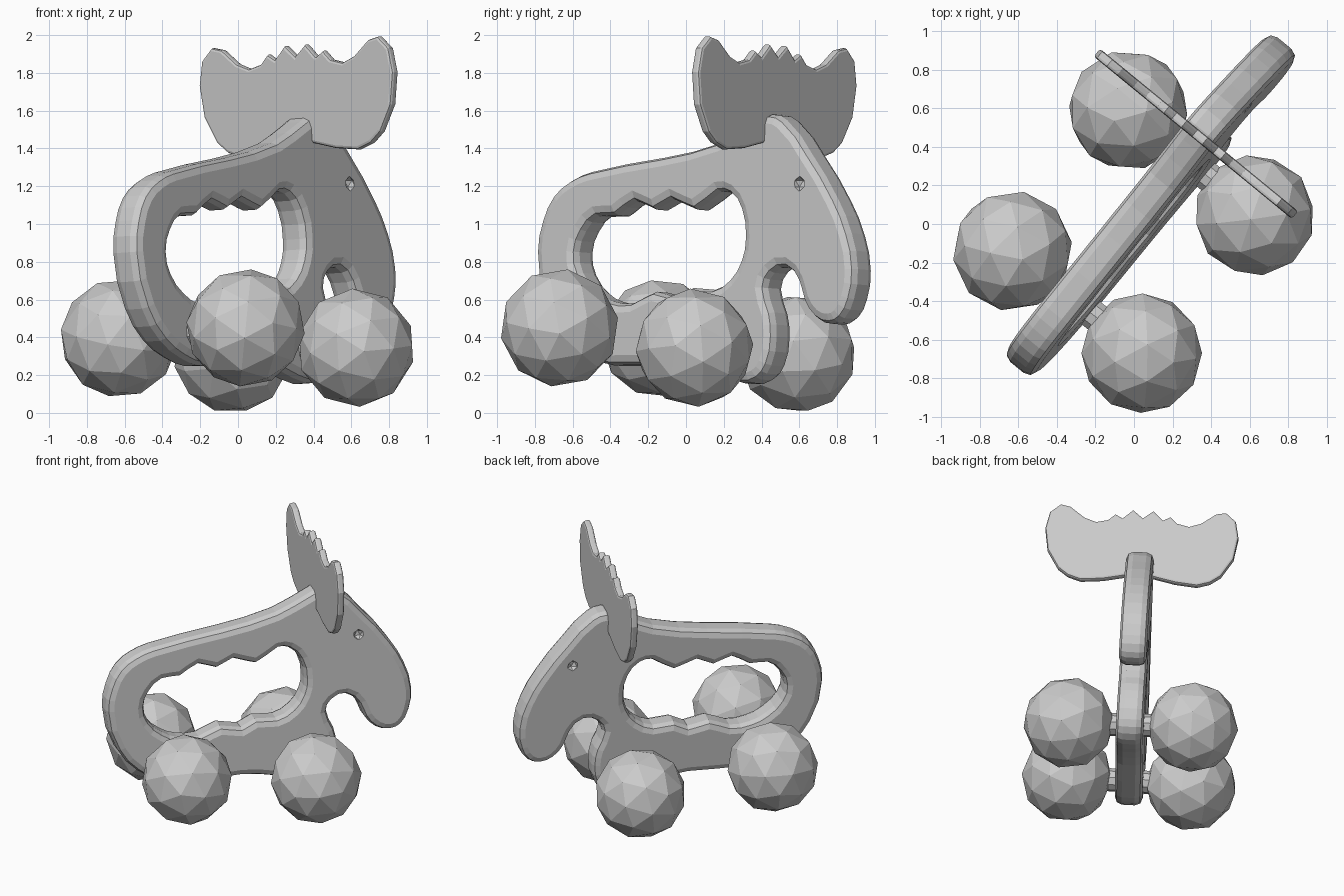
import bpy, bmesh, math
from mathutils import Matrix, Vector

if "Cube" in bpy.data.objects:
    bpy.data.objects.remove(bpy.data.objects["Cube"])

# Toy frame: forward D, sideways S, up U, with a slight sideways lean
LEAN = 0.055
D = Vector((0.634, 0.773, 0)).normalized()
SIDE = Vector((D.y, -D.x, 0))
Z = Vector((0, 0, 1))
S = SIDE * math.cos(LEAN) + Z * math.sin(LEAN)
U = Z * math.cos(LEAN) - SIDE * math.sin(LEAN)
O = SIDE * 0.049

grey = bpy.data.materials.new("plain_grey")
grey.diffuse_color = (0.6, 0.6, 0.6, 1)
grey.use_nodes = True
grey.node_tree.nodes["Principled BSDF"].inputs["Base Color"].default_value = grey.diffuse_color


def frame(x, y, z, origin):
    m = Matrix((x, y, z)).transposed().to_4x4()
    m.translation = origin
    return m


def plate(name, outlines, half, bevel, matrix, smooth_curve, rounds):
    """Rounded slab from closed outlines; inner outlines become holes."""
    cu = bpy.data.curves.new(name, 'CURVE')
    cu.dimensions, cu.fill_mode = '2D', 'BOTH'
    cu.extrude, cu.bevel_depth, cu.offset = half - bevel, bevel, -bevel
    cu.bevel_resolution, cu.resolution_u = rounds, 2
    for pts in outlines:
        if smooth_curve:
            sp = cu.splines.new('BEZIER')
            sp.bezier_points.add(len(pts) - 1)
            for bp, (a, b) in zip(sp.bezier_points, pts):
                bp.co = (a, b, 0)
                bp.handle_left_type = bp.handle_right_type = 'AUTO'
        else:
            sp = cu.splines.new('POLY')
            sp.points.add(len(pts) - 1)
            for p, (a, b) in zip(sp.points, pts):
                p.co = (a, b, 0, 1)
        sp.use_cyclic_u = True
    tmp = bpy.data.objects.new(name + "_curve", cu)
    bpy.context.collection.objects.link(tmp)
    bpy.context.view_layer.update()
    me = bpy.data.meshes.new_from_object(
        tmp.evaluated_get(bpy.context.evaluated_depsgraph_get()))
    bpy.data.objects.remove(tmp)
    bm = bmesh.new()
    bm.from_mesh(me)
    bmesh.ops.remove_doubles(bm, verts=bm.verts, dist=0.0005)
    bmesh.ops.recalc_face_normals(bm, faces=bm.faces)
    bm.transform(matrix)
    for f in bm.faces:
        f.smooth = False
    bm.to_mesh(me)
    bm.free()
    return add(name, me)


def add(name, me):
    me.materials.clear()
    me.materials.append(grey)
    me.name = name
    ob = bpy.data.objects.new(name, me)
    bpy.context.collection.objects.link(ob)
    return ob


# Body: back, head, snout, mouth notch, front leg, belly, rump
body_outline = [
    (-.96, .85), (-.93, 1.02), (-.86, 1.15), (-.75, 1.23), (-.62, 1.275),
    (-.13, 1.35), (.26, 1.43), (.5, 1.54), (.6, 1.58), (.7, 1.55),
    (.88, 1.37), (1.07, 1.13), (1.17, .95), (1.22, .76), (1.2, .6),
    (1.14, .5), (1.06, .47), (.96, .5), (.88, .59), (.84, .69), (.75, .77),
    (.65, .74), (.61, .66), (.66, .53), (.68, .4), (.65, .25), (.58, .175),
    (.47, .155), (.25, .22), (0, .26), (-.43, .25), (-.58, .29),
    (-.74, .38), (-.88, .55)]
# Grip opening with finger scallops
grip_hole = [
    (.46, .92), (.43, 1.07), (.35, 1.16), (.27, 1.17), (.11, 1.075),
    (-.05, 1.13), (-.17, 1.075), (-.3, 1.12), (-.43, 1.045), (-.56, 1.04),
    (-.65, .96), (-.69, .85), (-.66, .74), (-.56, .64), (-.45, .59),
    (-.3, .58), (-.15, .64), (0, .61), (.1, .66), (.25, .65), (.37, .71),
    (.44, .81)]
body = plate("body", [body_outline, grip_hole], 0.095, 0.05,
             frame(D, U, S, O), True, 1)

# Eye dents: small four-sided pits on both sides of the head
bm = bmesh.new()
for side in (-1, 1):
    pit = Matrix.Translation(O + D * .84 + S * .095 * side + U * 1.21)
    bmesh.ops.create_icosphere(bm, subdivisions=1, radius=0.04, matrix=pit)
me = bpy.data.meshes.new("eye_cutter")
bm.to_mesh(me)
bm.free()
cutter = add("eye_cutter", me)
cutter.hide_render = True
cutter.hide_set(True)
mod = body.modifiers.new("eye_dents", 'BOOLEAN')
mod.operation, mod.object, mod.solver = 'DIFFERENCE', cutter, 'EXACT'

# Antlers: one thin plate, mirrored half outline
half = [(.07, 1.95), (.14, 1.88), (.19, 1.91), (.24, 1.86), (.32, 1.84),
        (.4, 1.87), (.5, 1.95), (.57, 1.965), (.64, 1.9), (.665, 1.77),
        (.64, 1.6), (.56, 1.46), (.49, 1.405), (.4, 1.375), (.25, 1.39),
        (.12, 1.42)]
antler = [(0, 1.89)] + half + [(0, 1.45)] + [(-a, b) for a, b in half[::-1]]
plate("antlers", [antler], 0.026, 0.015, frame(S, U, -D, O + D * .565),
      False, 1)

# Ball wheels and their axles
WHEELS = {"rear_left": (-.63, -.14, .395), "rear_right": (.04, -.67, .45),
          "front_left": (-.03, .59, .312), "front_right": (.625, .045, .345)}
for i, (name, c) in enumerate(WHEELS.items()):
    bm = bmesh.new()
    bmesh.ops.create_icosphere(
        bm, subdivisions=2, radius=0.314,
        matrix=Matrix.Translation(c) @ Matrix.Rotation(.5 + i * .9, 4, (.4, .3, 1)))
    me = bpy.data.meshes.new(name)
    bm.to_mesh(me)
    bm.free()
    add(name + "_wheel", me)

for end in ("rear", "front"):
    a, b = Vector(WHEELS[end + "_left"]), Vector(WHEELS[end + "_right"])
    bm = bmesh.new()
    m = Matrix.Translation((a + b) / 2) @ (b - a).to_track_quat('Z', 'Y').to_matrix().to_4x4()
    bmesh.ops.create_cone(bm, cap_ends=True, segments=10, radius1=.08,
                          radius2=.08, depth=.45, matrix=m)
    me = bpy.data.meshes.new(end + "_axle")
    bm.to_mesh(me)
    bm.free()
    add(end + "_axle", me)
